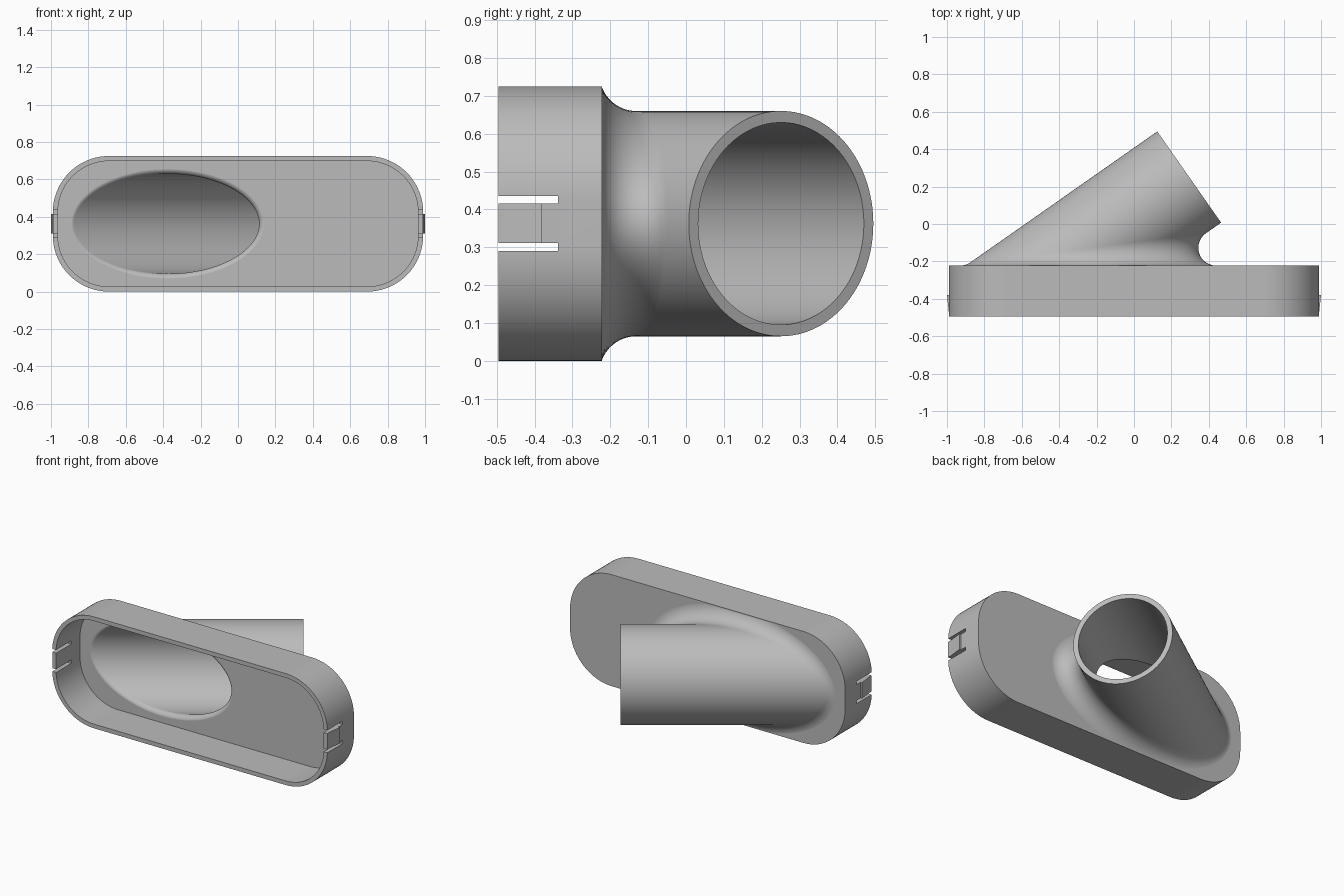
import bpy, bmesh, math
from mathutils import Vector

cube = bpy.data.objects.get("Cube")
if cube:
    bpy.data.objects.remove(cube, do_unlink=True)

# Main dimensions
HEIGHT, HALF_LENGTH, CORNER, WALL = 0.725, 0.99, 0.30, 0.027
FRONT, BACK = -0.495, -0.222
MID = HEIGHT / 2
TILT = math.radians(35)
AXIS = Vector((math.cos(TILT), math.sin(TILT), 0))
SIDE = Vector((math.sin(TILT), -math.cos(TILT), 0))
UP = Vector((0, 0, 1))
PIPE_END = Vector((0.295, 0.251, MID))

grey = bpy.data.materials.new("plain grey")
grey.use_nodes = True
colour = (0.5, 0.5, 0.5, 1)
grey.diffuse_color = colour
grey.node_tree.nodes["Principled BSDF"].inputs["Base Color"].default_value = colour


def loft(name, rings):
    """Closed solid through equal-length rings, capped at both ends."""
    bm = bmesh.new()
    loops = [[bm.verts.new(p) for p in ring] for ring in rings]
    count = len(loops[0])
    for a, b in zip(loops, loops[1:]):
        for i in range(count):
            j = (i + 1) % count
            bm.faces.new((a[i], a[j], b[j], b[i]))
    bm.faces.new(loops[0])
    bm.faces.new(loops[-1])
    bmesh.ops.recalc_face_normals(bm, faces=bm.faces)
    mesh = bpy.data.meshes.new(name)
    bm.to_mesh(mesh)
    bm.free()
    mesh.materials.append(grey)
    obj = bpy.data.objects.new(name, mesh)
    bpy.context.collection.objects.link(obj)
    return obj


def rounded_slab(name, inset, y0, y1):
    """Rounded rectangle extruded along y."""
    steps, radius = 20, CORNER - inset
    outline = []
    for quarter, (sx, sz) in enumerate(((1, 1), (-1, 1), (-1, -1), (1, -1))):
        for k in range(steps + 1):
            a = (quarter + k / steps) * math.pi / 2
            outline.append((sx * (HALF_LENGTH - CORNER) + radius * math.cos(a),
                            MID + sz * (MID - CORNER) + radius * math.sin(a)))
    return loft(name, [[(x, y, z) for x, z in outline] for y in (y0, y1)])


def flared_pipe(name, radius, fillet, plane, base, overshoot, margin):
    """Slanted round bar that flares into the plane y = plane."""
    count, steps = 128, 14
    cy = plane + fillet
    hub = PIPE_END + AXIS * ((cy - PIPE_END.y) / AXIS.y)
    rings = [[] for _ in range(steps + 3)]
    for i in range(count):
        a = 2 * math.pi * i / count
        reach = radius + fillet
        ball = hub + Vector((reach / math.sin(TILT) * math.cos(a), 0, reach * math.sin(a)))
        outward = SIDE * math.cos(a) + UP * math.sin(a)
        foot = ball - Vector((0, fillet, 0))
        foot.z = min(max(foot.z, margin), HEIGHT - margin)
        start, finish = foot - ball, -outward * fillet
        rings[0].append((foot.x, base, foot.z))
        for k in range(steps + 1):
            t = k / steps
            size = start.length * (1 - t) + fillet * t
            direction = start.normalized().slerp(finish.normalized(), t)
            rings[k + 1].append(ball + direction * size)
        rings[-1].append(PIPE_END + AXIS * overshoot + outward * radius)
    return loft(name, rings)


def block(name, x0, x1, y0, y1, z0, z1):
    return loft(name, [[(x0, y0, z), (x1, y0, z), (x1, y1, z), (x0, y1, z)] for z in (z0, z1)])


def combine(target, tool, operation):
    mod = target.modifiers.new(operation, 'BOOLEAN')
    mod.operation = operation
    mod.solver = 'EXACT'
    mod.object = tool
    bpy.context.view_layer.objects.active = target
    bpy.ops.object.modifier_apply(modifier=mod.name)
    bpy.data.objects.remove(tool, do_unlink=True)


# Oblong cover with the slanted spout blended into its back
body = rounded_slab("oblong_cover_with_spout", 0, FRONT, BACK)
combine(body, flared_pipe("spout", 0.2975, 0.095, BACK - 0.0005, BACK - 0.015, 0, 0.001), 'UNION')

# Snap bumps on both ends
for s in (-1, 1):
    wedge = [(s * 0.98, -0.38), (s * 1.0, -0.38), (s * 0.988, -0.49), (s * 0.98, -0.49)]
    bump = loft("snap_bump", [[(x, y, z) for x, y in wedge] for z in (0.302, 0.423)])
    combine(body, bump, 'UNION')

# Open front, bore with rounded lip, and slots beside the snap tabs
inner = BACK - WALL
combine(body, rounded_slab("cavity", WALL, FRONT - 0.1, inner), 'DIFFERENCE')
combine(body, flared_pipe("bore", 0.267, 0.031, inner - 0.0005, inner - 0.05, 0.1, 0.001), 'DIFFERENCE')
for z in (0.29, 0.415):
    combine(body, block("slot", -1.1, 1.1, FRONT - 0.1, -0.338, z, z + 0.021), 'DIFFERENCE')

# Smooth curved surfaces, crisp edges
bpy.ops.object.select_all(action='DESELECT')
body.select_set(True)
bpy.context.view_layer.objects.active = body
bpy.ops.object.shade_smooth_by_angle(angle=math.radians(30))
weighted = body.modifiers.new("even shading", 'WEIGHTED_NORMAL')
weighted.keep_sharp = True
